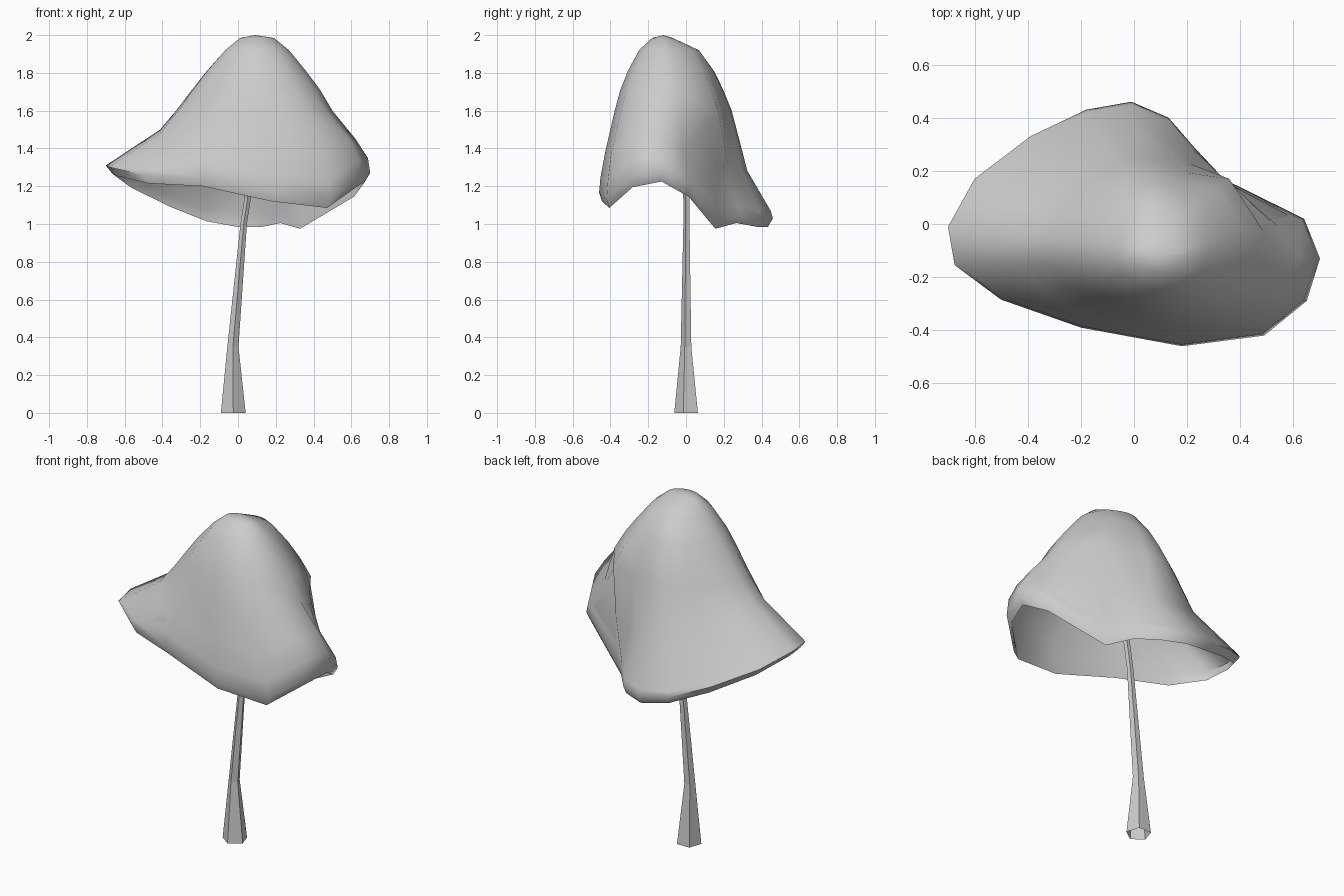
import bpy
import bmesh
import math
from mathutils import Vector

default_cube = bpy.data.objects.get("Cube")
if default_cube:
    bpy.data.objects.remove(default_cube, do_unlink=True)

pale_grey = bpy.data.materials.new("pale_grey")
pale_grey.use_nodes = True
grey_value = (0.6, 0.6, 0.6, 1)
pale_grey.diffuse_color = grey_value
pale_grey.node_tree.nodes["Principled BSDF"].inputs["Base Color"].default_value = grey_value


def loft(name, rings, tips=()):
    """Skin a list of equal-length rings, closing the ends with fans if tips are given."""
    bm = bmesh.new()
    loops = [[bm.verts.new(point) for point in ring] for ring in rings]
    count = len(loops[0])
    for upper, lower in zip(loops, loops[1:]):
        for i in range(count):
            j = (i + 1) % count
            bm.faces.new((upper[i], upper[j], lower[j], lower[i]))
    for tip, loop in zip(tips, (loops[0], loops[-1])):
        centre = bm.verts.new(tip)
        for i in range(count):
            bm.faces.new((centre, loop[i], loop[(i + 1) % count]))
    bmesh.ops.recalc_face_normals(bm, faces=bm.faces)
    mesh = bpy.data.meshes.new(name)
    bm.to_mesh(mesh)
    bm.free()
    mesh.materials.append(pale_grey)
    obj = bpy.data.objects.new(name, mesh)
    bpy.context.collection.objects.link(obj)
    return obj


# Wavy rim of the cap: x, y, z, lip height, flare position, dome girth
rim = [
    (.70, -.13, 1.27, .08, .65, 1), (.64, .02, 1.19, .06, .4, 1),
    (.34, .168, 1.02, .09, .6, 1.03), (.23, .285, 1.05, .05, .4, .9),
    (.13, .40, 1.03, .04, .4, .97), (-.01, .46, 1.03, .04, .4, 1),
    (-.18, .43, 1.06, .03, .4, 1), (-.39, .33, 1.14, .02, .35, .95),
    (-.60, .17, 1.24, .02, .28, .95), (-.70, -.01, 1.31, .01, .24, 1),
    (-.675, -.155, 1.30, .015, .28, .96), (-.5, -.285, 1.26, .03, .42, .88),
    (-.2, -.39, 1.245, .08, .6, .9), (.18, -.46, 1.165, .08, .65, 1),
    (.49, -.42, 1.13, .095, .75, 1.07), (.65, -.29, 1.24, .1, .72, 1.04),
]
apex = Vector((.09, -.12, 2))
rim_reach = (.79, .61, .34, .58)

# Dome levels: height, reach to left / right / front / back, share of girth
levels = [
    (1.985, (.08, .10, .06, .05), 0), (1.92, (.16, .18, .13, .19), .2),
    (1.81, (.26, .27, .19, .27), .5), (1.71, (.34, .345, .23, .32), .8),
    (1.6, (.425, .41, .26, .365), 1),
]


def side_reach(reach, dx, dy):
    return (reach[1] if dx > 0 else reach[0]), (reach[3] if dy > 0 else reach[2])


def dome_ring(height, reach, share):
    """A rounded ring, fuller or slimmer in each direction by the girth."""
    ring = []
    for x, y, z, lip, flare, girth in rim:
        dx, dy = x - apex.x, y - apex.y
        full_x, full_y = side_reach(rim_reach, dx, dy)
        near_x, near_y = side_reach(reach, dx, dy)
        outline = Vector((dx / full_x, dy / full_y)).normalized()
        outline *= 1 + (girth - 1) * share
        ring.append(Vector((apex.x + outline.x * near_x,
                            apex.y + outline.y * near_y, height)))
    return ring


def shrink(ring, scale, sink):
    """Pull a ring toward the cap's axis and lower it."""
    return [Vector((apex.x + (p.x - apex.x) * scale,
                    apex.y + (p.y - apex.y) * scale, p.z - sink)) for p in ring]


# Cap: rounded dome, flared skirt, widest edge, lip, then the hollow underside
dome = [dome_ring(*level) for level in levels]
widest = [Vector(point[:3]) for point in rim]
brow = [p + Vector((0, 0, point[3])) for p, point in zip(shrink(widest, .98, 0), rim)]
skirt = []
for start, end, point in zip(dome[-1], brow, rim):
    middle = start.lerp(end, point[4])
    middle.z = start.z + (end.z - start.z) * min(.6, point[4] * 1.5)
    skirt.append(middle)
outer = dome + [skirt, brow]
inner = [shrink(ring, .98, .01) for ring in reversed(outer)]
lip_edge = shrink(widest, .955, .045)
cap = loft("mushroom_cap", outer + [widest, lip_edge] + inner,
           (apex, apex - Vector((0, 0, .01))))

# Stem: hollow, five-sided, flared at the foot and leaning toward the cap
stem_path = [(-.025, .007, 0, .069), (-.027, .003, .35, .031),
             (.03, .004, 1, .018), (.05, .004, 1.13, .018),
             (.09, -.09, 1.9, .012)]
stem_rings = []
for x, y, z, radius in stem_path:
    ring = []
    for side in range(5):
        angle = math.tau * side / 5 - math.pi / 2
        ring.append(Vector((x + radius * math.cos(angle),
                            y + radius * math.sin(angle), z)))
    stem_rings.append(ring)
loft("mushroom_stem", stem_rings)

# Smooth dome with crisp lip edges
bpy.ops.object.select_all(action='DESELECT')
cap.select_set(True)
bpy.context.view_layer.objects.active = cap
bpy.ops.object.shade_smooth_by_angle(angle=math.radians(50))
